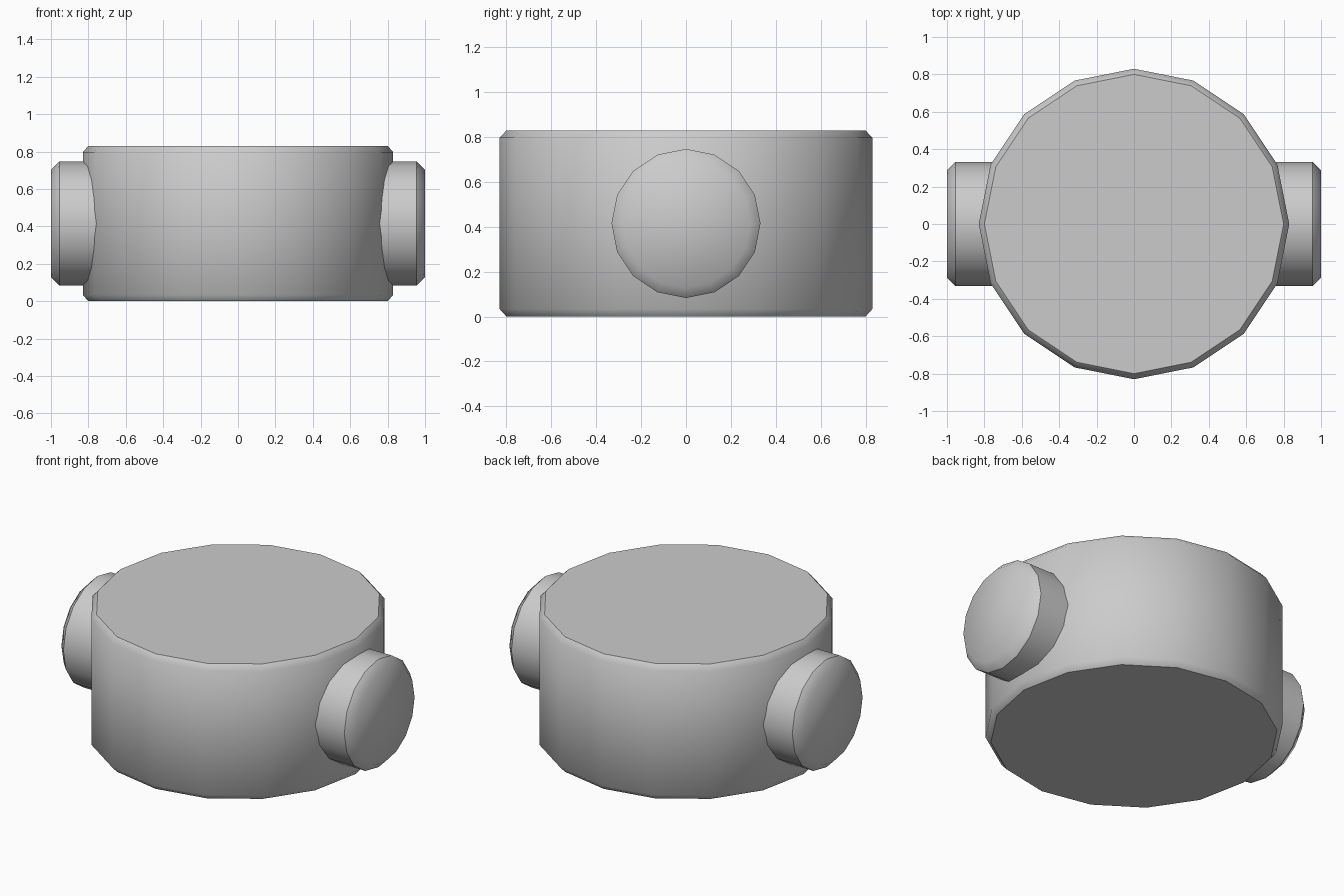
import bpy, bmesh, math
from mathutils import Matrix

if "Cube" in bpy.data.objects:
    bpy.data.objects.remove(bpy.data.objects["Cube"])

SIDES = 16


def lathe(name, profile, sharp_rings, matrix):
    """Capped solid of revolution around local z; profile holds (radius, z)."""
    bm = bmesh.new()
    rings = []
    for r, z in profile:
        rings.append([bm.verts.new((r * math.cos(2 * math.pi * i / SIDES),
                                    r * math.sin(2 * math.pi * i / SIDES), z))
                      for i in range(SIDES)])
    for a, b in zip(rings, rings[1:]):
        for i in range(SIDES):
            j = (i + 1) % SIDES
            bm.faces.new((a[i], a[j], b[j], b[i]))
    bm.faces.new(rings[0][::-1])
    bm.faces.new(rings[-1])
    for f in bm.faces:
        f.smooth = True
    for k in sharp_rings:
        for i in range(SIDES):
            bm.edges.get((rings[k][i], rings[k][(i + 1) % SIDES])).smooth = False
    bm.transform(matrix)
    bmesh.ops.recalc_face_normals(bm, faces=bm.faces)
    mesh = bpy.data.meshes.new(name)
    bm.to_mesh(mesh)
    bm.free()
    obj = bpy.data.objects.new(name, mesh)
    bpy.context.collection.objects.link(obj)
    return obj


# Main drum: crisp flat caps, chamfer blending into the wall
lathe("drum_body", [(0.80, 0), (0.83, 0.033), (0.83, 0.797), (0.80, 0.83)],
      (0, 3), Matrix.Identity(4))

# Cross pin through the drum: crisp rim, chamfer blending into the end caps
lathe("cross_pin", [(0.287, -1), (0.332, -0.955), (0.332, 0.955), (0.287, 1)],
      (1, 2), Matrix.Translation((0, 0, 0.415)) @ Matrix.Rotation(math.pi / 2, 4, 'Y'))
